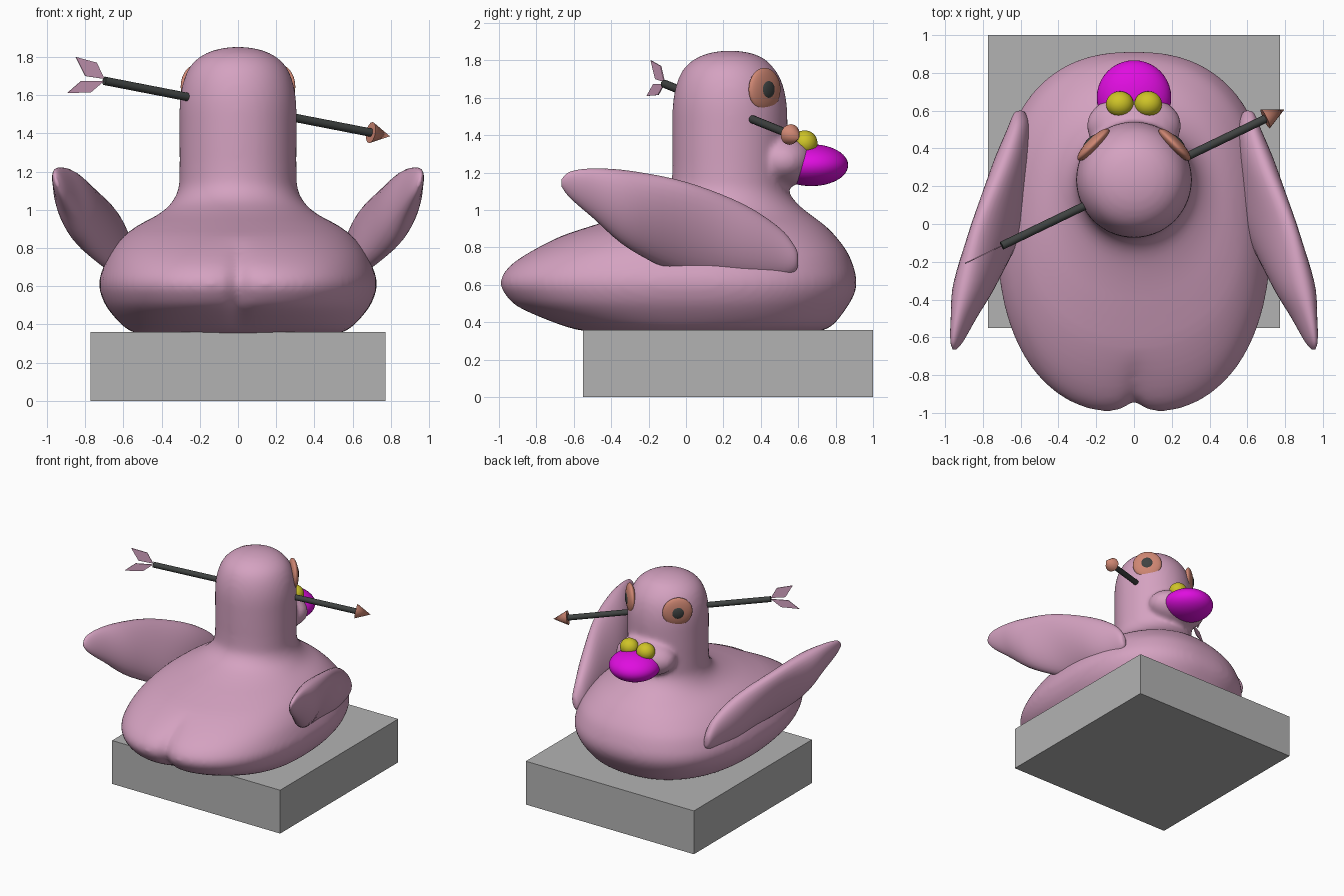
import bpy, bmesh, math
from mathutils import Vector, Matrix

if "Cube" in bpy.data.objects:
    bpy.data.objects.remove(bpy.data.objects["Cube"])


def material(name, rgb):
    m = bpy.data.materials.new(name)
    m.diffuse_color = (*rgb, 1)
    m.use_nodes = True
    m.node_tree.nodes["Principled BSDF"].inputs["Base Color"].default_value = m.diffuse_color
    return m


PINK = material("pink", (0.66, 0.36, 0.53))
MAGENTA = material("magenta", (0.74, 0.004, 0.74))
YELLOW = material("yellow", (0.62, 0.55, 0.02))
ORANGE = material("salmon", (0.62, 0.24, 0.17))
DARK = material("charcoal", (0.05, 0.055, 0.053))
GREY = material("grey", (0.45, 0.45, 0.45))


def make_object(name, bm, mat, smooth=True):
    bmesh.ops.recalc_face_normals(bm, faces=bm.faces)
    for f in bm.faces:
        f.smooth = smooth
    me = bpy.data.meshes.new(name)
    bm.to_mesh(me)
    bm.free()
    me.materials.append(mat)
    ob = bpy.data.objects.new(name, me)
    bpy.context.collection.objects.link(ob)
    return ob


def spline(rows, steps):
    """Catmull-Rom interpolation of station rows."""
    out = []
    for i in range(len(rows) - 1):
        p0, p1, p2, p3 = (rows[max(0, min(len(rows) - 1, i + k))] for k in (-1, 0, 1, 2))
        for s in range(steps):
            t = s / steps
            out.append([0.5 * (2 * b + (c - a) * t + (2 * a - 5 * b + 4 * c - d) * t * t
                               + (3 * b - a - 3 * c + d) * t ** 3)
                        for a, b, c, d in zip(p0, p1, p2, p3)])
    return out + [list(rows[-1])]


def loft(rings):
    bm = bmesh.new()
    vs = [[bm.verts.new(p) for p in r] for r in rings]
    n = len(vs[0])
    for a, b in zip(vs, vs[1:]):
        for i in range(n):
            bm.faces.new((a[i], a[(i + 1) % n], b[(i + 1) % n], b[i]))
    bm.faces.new(vs[0])
    bm.faces.new(vs[-1])
    return bm


def ellipsoid(name, loc, size, mat, turn=0):
    bm = bmesh.new()
    mtx = Matrix.LocRotScale(Vector(loc), Matrix.Rotation(turn, 3, 'Z'), Vector(size))
    bmesh.ops.create_uvsphere(bm, u_segments=40, v_segments=24, radius=1, matrix=mtx)
    return make_object(name, bm, mat)


# Plinth
bm = bmesh.new()
bmesh.ops.create_cube(bm, size=1, matrix=Matrix.LocRotScale(
    Vector((0, 0.225, 0.18)), None, Vector((1.545, 1.55, 0.36))))
make_object("plinth", bm, GREY, smooth=False)

# Body, neck and head: z, half width, back y, front y, middle y, roundness, cleft depth
BODY = [
    (0.34, 0.45, -0.42, 0.62, 0.0, 2.3, 0.0),
    (0.36, 0.55, -0.58, 0.74, 0.0, 2.3, 0.0),
    (0.40, 0.61, -0.72, 0.80, 0.0, 2.4, 0.03),
    (0.48, 0.68, -0.91, 0.86, 0.0, 2.4, 0.06),
    (0.55, 0.715, -0.985, 0.90, 0.0, 2.4, 0.07),
    (0.62, 0.727, -1.01, 0.912, 0.0, 2.4, 0.07),
    (0.70, 0.705, -0.96, 0.895, 0.0, 2.4, 0.06),
    (0.78, 0.665, -0.84, 0.86, 0.0, 2.4, 0.04),
    (0.86, 0.60, -0.67, 0.80, 0.02, 2.3, 0.0),
    (0.92, 0.52, -0.49, 0.74, 0.08, 2.2, 0.0),
    (0.98, 0.41, -0.30, 0.66, 0.16, 2.1, 0.0),
    (1.04, 0.345, -0.16, 0.59, 0.22, 2.0, 0.0),
    (1.11, 0.312, -0.09, 0.545, 0.235, 2.0, 0.0),
    (1.20, 0.306, -0.073, 0.543, 0.235, 2.0, 0.0),
    (1.40, 0.306, -0.073, 0.543, 0.235, 2.0, 0.0),
    (1.57, 0.304, -0.07, 0.538, 0.235, 2.0, 0.0),
    (1.69, 0.28, -0.045, 0.51, 0.235, 2.0, 0.0),
    (1.77, 0.235, 0.0, 0.46, 0.235, 2.0, 0.0),
    (1.82, 0.165, 0.07, 0.40, 0.235, 2.0, 0.0),
    (1.845, 0.085, 0.15, 0.32, 0.235, 2.0, 0.0),
    (1.853, 0.01, 0.225, 0.245, 0.235, 2.0, 0.0),
]


def body_ring(z, rx, yb, yf, cy, n, dent):
    ring = []
    for i in range(96):
        c, s = math.cos(math.tau * i / 96), math.sin(math.tau * i / 96)
        x = rx * math.copysign(abs(c) ** (2 / n), c)
        y = cy + math.copysign(abs(s) ** (2 / n), s) * (yf - cy if s > 0 else cy - yb)
        if s < 0:
            y += max(dent, 0) * math.exp(-abs(x) / 0.07)
        ring.append((x, y, z))
    return ring


bm = loft([body_ring(*r) for r in spline(BODY, 3)])
# Muzzle, fused into the head
bmesh.ops.create_uvsphere(bm, u_segments=40, v_segments=24, radius=1, matrix=Matrix.LocRotScale(
    Vector((0, 0.52, 1.265)), None, Vector((0.252, 0.17, 0.142))))
body = make_object("body_and_head", bm, PINK)
rm = body.modifiers.new("fuse", 'REMESH')
rm.mode = 'VOXEL'
rm.voxel_size = 0.018
rm.use_smooth_shade = True
sm = body.modifiers.new("blend", 'SMOOTH')
sm.factor = 0.5
sm.iterations = 8

# Wings: y, bottom z, top z, bottom x, top x, half thickness
WING = [
    (0.60, 0.725, 0.745, 0.60, 0.605, 0.005),
    (0.585, 0.675, 0.80, 0.595, 0.615, 0.03),
    (0.50, 0.64, 0.905, 0.59, 0.63, 0.06),
    (0.30, 0.628, 1.035, 0.61, 0.70, 0.09),
    (0.00, 0.65, 1.15, 0.62, 0.82, 0.10),
    (-0.30, 0.79, 1.21, 0.78, 0.89, 0.105),
    (-0.50, 0.96, 1.222, 0.87, 0.935, 0.06),
    (-0.62, 1.065, 1.205, 0.92, 0.955, 0.03),
    (-0.665, 1.125, 1.165, 0.945, 0.955, 0.008),
]


def wing_ring(side, y, zb, zt, xb, xt, th):
    ring = []
    for i in range(32):
        c, s = math.cos(math.tau * i / 32), math.sin(math.tau * i / 32)
        x = (xb + xt) / 2 + s * (xt - xb) / 2 + c * th
        ring.append((side * x, y, (zb + zt) / 2 + s * (zt - zb) / 2))
    return ring


for side, label in ((1, "right"), (-1, "left")):
    make_object(label + "_wing", loft([wing_ring(side, *r) for r in spline(WING, 5)]), PINK)
    # Eyes face diagonally forward
    turn = -side * math.pi / 4
    out = Vector((side * 0.707, 0.707, 0))
    eye = Vector((side * 0.215, 0.42, 1.645))
    ellipsoid(label + "_eye", eye, (0.115, 0.035, 0.115), ORANGE, turn)
    ellipsoid(label + "_pupil", eye + out * 0.022, (0.052, 0.02, 0.052), DARK, turn)
    ellipsoid(label + "_nostril", (side * 0.075, 0.635, 1.358), (0.073, 0.068, 0.068), YELLOW)

# Beak
ellipsoid("beak", (0, 0.67, 1.24), (0.197, 0.197, 0.112), MAGENTA)

# Arrow through the head
tail, neck, tip = Vector((-0.70, -0.115, 1.675)), Vector((0.695, 0.557, 1.404)), Vector((0.795, 0.605, 1.385))


def rod(name, a, b, r1, r2, mat):
    bm = bmesh.new()
    rot = (b - a).to_track_quat('Z', 'Y')
    bmesh.ops.create_cone(bm, cap_ends=True, segments=16, radius1=r1, radius2=r2,
                          depth=(b - a).length, matrix=Matrix.LocRotScale((a + b) / 2, rot, None))
    ob = make_object(name, bm, mat)
    bpy.context.view_layer.objects.active = ob
    ob.select_set(True)
    bpy.ops.object.shade_smooth_by_angle(angle=math.radians(40))
    ob.select_set(False)


rod("arrow_shaft", tail, neck, 0.022, 0.022, DARK)
rod("arrow_head", neck, tip, 0.056, 0.0, ORANGE)

# Arrow feathers, two flat vanes in the vertical plane of the shaft
bm = bmesh.new()
for vane in (((-0.70, 1.685), (-0.74, 1.77), (-0.85, 1.80), (-0.80, 1.70)),
             ((-0.70, 1.675), (-0.82, 1.675), (-0.895, 1.61), (-0.77, 1.615))):
    bm.faces.new([bm.verts.new((x, -0.115 + (x + 0.70) * 0.4816, z)) for x, z in vane])
fins = make_object("arrow_feathers", bm, PINK, smooth=False)
so = fins.modifiers.new("thickness", 'SOLIDIFY')
so.thickness = 0.006
so.offset = 0
